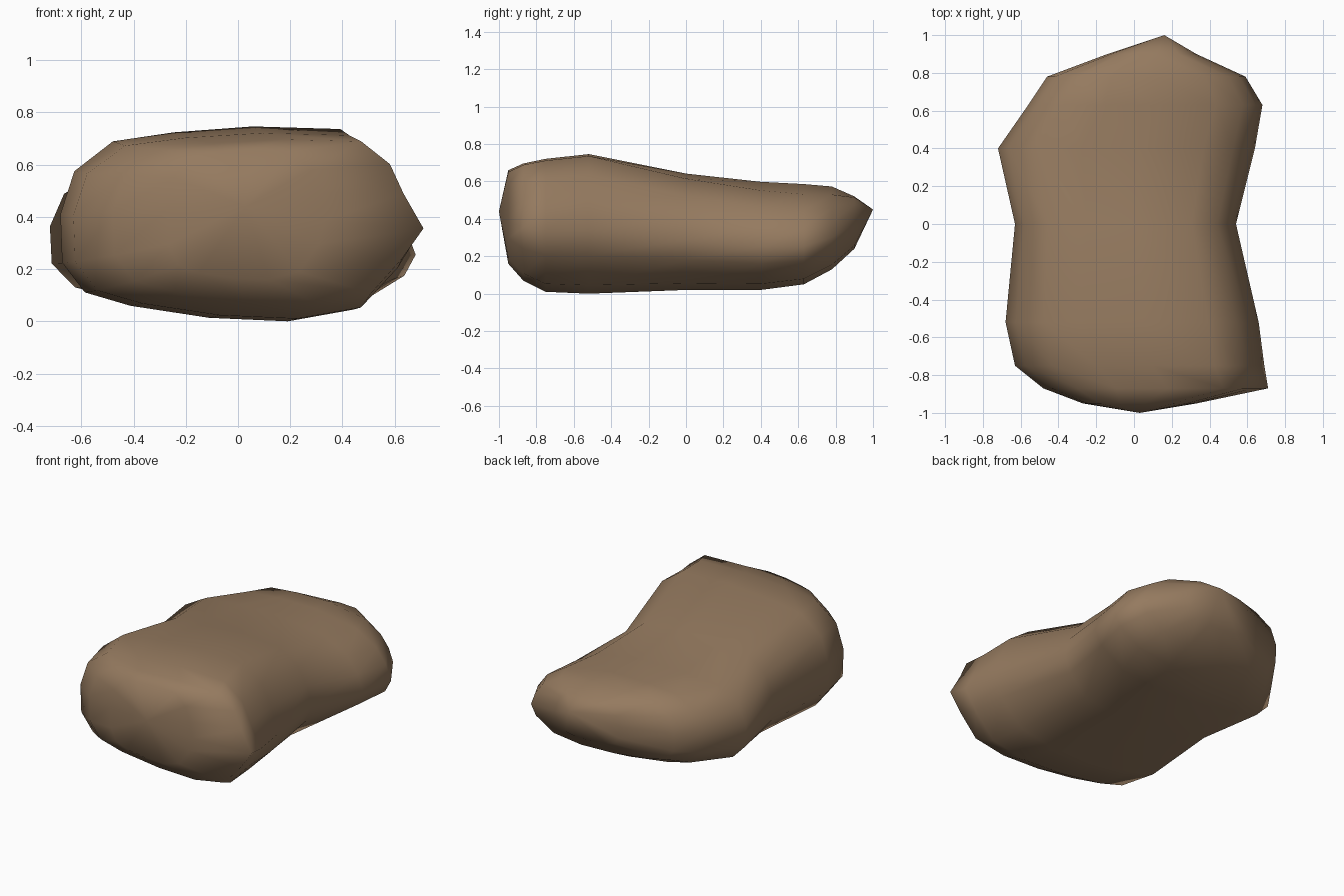
import bpy, bmesh

if "Cube" in bpy.data.objects:
    bpy.data.objects.remove(bpy.data.objects["Cube"])

# Boulder cross-section: u runs left/right (-1..1), v runs bottom/top (0..1)
PROFILE = [(.3, 0), (.68, .06), (.93, .27), (1, .45), (.94, .66), (.83, .84),
           (.6, .98), (.1, 1), (-.35, .98), (-.7, .94), (-.92, .78),
           (-1, .54), (-.99, .27), (-.86, .11), (-.6, .05), (-.15, .01)]

# Stations front to back: y, left x, right x, bottom z, top z,
# top tilt right, top tilt left, bottom lift left, right pinch, bottom width
STATIONS = [(-.95, -.27, .33, .16, .66, .0, .0, .0, 1, 1),
            (-.87, -.48, .71, .07, .695, .01, .0, .02, .8, 1),
            (-.75, -.63, .69, .01, .72, .01, -.01, .04, .85, 1),
            (-.52, -.68, .66, .00, .745, .01, -.02, .04, .95, 1),
            (.00, -.63, .54, .02, .645, -.03, .0, .04, 1, 1.08),
            (.40, -.72, .64, .02, .605, -.07, .0, .06, 1, 1),
            (.63, -.56, .68, .05, .595, -.09, .0, .04, 1, 1),
            (.78, -.46, .59, .13, .58, -.07, .0, .02, 1, 1),
            (.90, -.14, .33, .24, .52, .0, .0, .0, 1, 1)]


def section(bm, y, xl, xr, zb, zt, tilt_r, tilt_l, lift, pinch, wide):
    ring = []
    for u, v in PROFILE:
        z = zb + (zt - zb) * v + (tilt_r if u > 0 else tilt_l) * abs(u) * v
        if u < 0:
            z += lift * -u * (1 - v)
        if u > .6 and v != .45:
            u = .6 + (u - .6) * pinch
        if v < .2 and u > 0:
            u *= wide
        ring.append(bm.verts.new(((xl + xr) / 2 + (xr - xl) / 2 * u, y, z)))
    return ring


bm = bmesh.new()
rings = [section(bm, *s) for s in STATIONS]

# Skin between neighbouring stations
n = len(PROFILE)
for a, b in zip(rings, rings[1:]):
    for i in range(n):
        j = (i + 1) % n
        bm.faces.new((a[i], a[j], b[j], b[i]))

# Blunt front point and back tip
for ring, tip in ((rings[0], (.03, -1, .44)), (rings[-1], (.16, 1, .45))):
    p = bm.verts.new(tip)
    for i in range(n):
        bm.faces.new((ring[i], ring[(i + 1) % n], p))

bmesh.ops.recalc_face_normals(bm, faces=bm.faces)
for f in bm.faces:
    f.smooth = True
mesh = bpy.data.meshes.new("boulder")
bm.to_mesh(mesh)
bm.free()

# Brown stone colour
stone = bpy.data.materials.new("brown stone")
stone.diffuse_color = (.30, .195, .115, 1)
stone.use_nodes = True
stone.node_tree.nodes["Principled BSDF"].inputs["Base Color"].default_value = stone.diffuse_color
mesh.materials.append(stone)
boulder = bpy.data.objects.new("boulder", mesh)
bpy.context.collection.objects.link(boulder)
